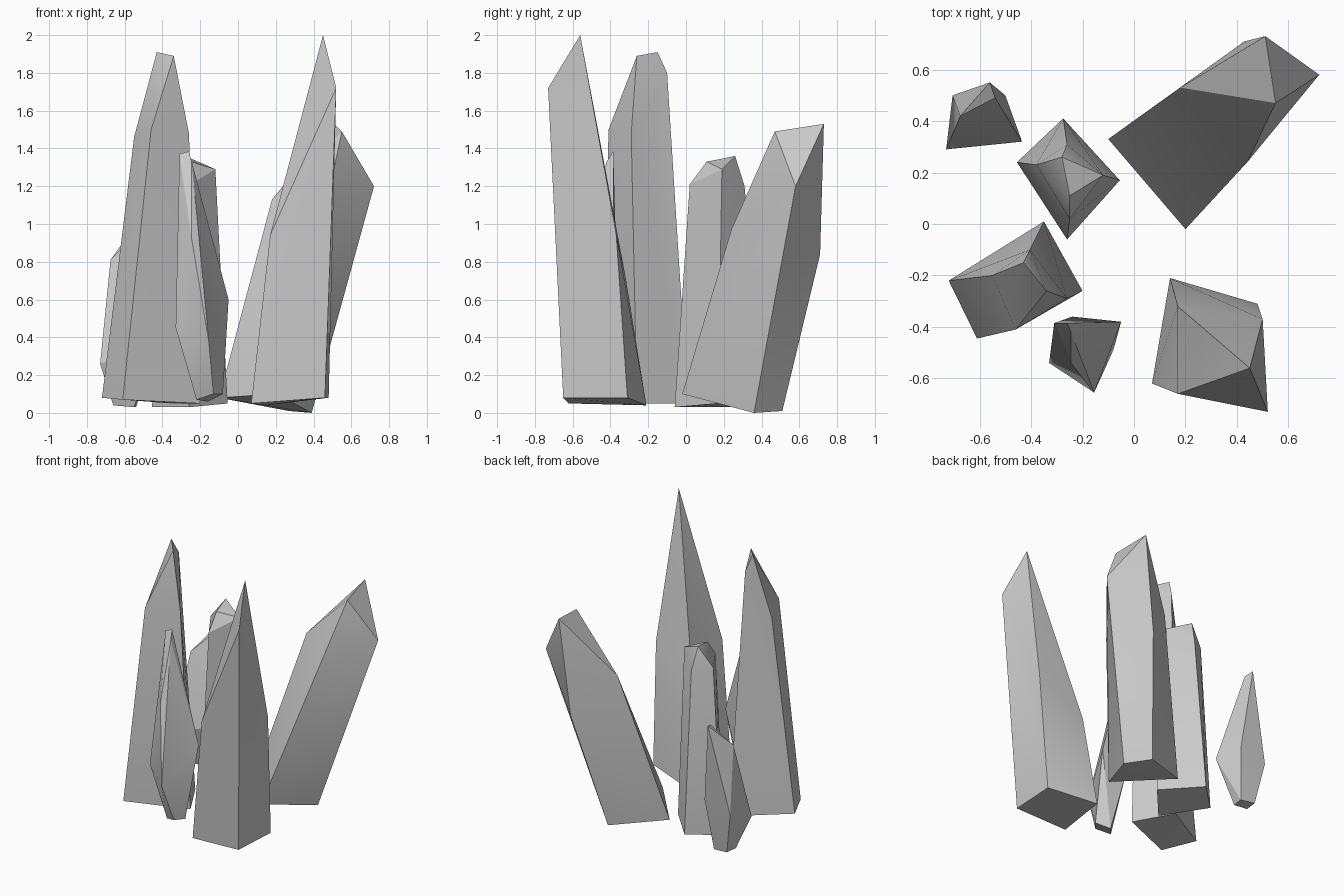
import bpy, bmesh, math


def crystal(name, base, shoulder, tip):
    """Faceted shard: convex hull of a base ring, a shoulder ring and a tip."""
    bm = bmesh.new()
    for p in base + shoulder + tip:
        bm.verts.new(p)
    res = bmesh.ops.convex_hull(bm, input=bm.verts[:])
    loose = [v for v in bm.verts if not v.link_faces]
    bmesh.ops.delete(bm, geom=loose, context='VERTS')
    bmesh.ops.dissolve_limit(bm, angle_limit=math.radians(1),
                             verts=bm.verts[:], edges=bm.edges[:])
    bmesh.ops.recalc_face_normals(bm, faces=bm.faces[:])
    me = bpy.data.meshes.new(name)
    bm.to_mesh(me)
    bm.free()
    ob = bpy.data.objects.new(name, me)
    bpy.context.collection.objects.link(ob)
    bpy.context.view_layer.objects.active = ob
    ob.select_set(True)
    bpy.ops.object.shade_smooth_by_angle(angle=math.radians(25))
    ob.select_set(False)


# Tallest shard, front right
crystal("tall_crystal_front_right",
        [(.07, -.62, .05), (.46, -.65, .08), (.48, -.31, .08), (.14, -.21, .04)],
        [(.17, -.66, .94), (.52, -.73, 1.72), (.50, -.37, .95), (.17, -.32, .72)],
        [(.45, -.56, 2.0)])

# Thick leaning shard, back right
crystal("leaning_crystal_back_right",
        [(-.10, .33, .08), (.20, -.02, .10), (.39, .36, 0), (.27, .51, .01)],
        [(.18, .53, 1.13), (.44, .24, .97), (.72, .58, 1.20), (.43, .71, .84)],
        [(.51, .73, 1.53), (.55, .47, 1.49)])

# Tall shard, left
crystal("tall_crystal_left",
        [(-.72, -.22, .08), (-.61, -.445, .07), (-.20, -.26, .05), (-.35, .01, .05)],
        [(-.55, -.20, 1.46), (-.46, -.41, 1.50), (-.26, -.29, 1.48), (-.405, -.10, 1.80)],
        [(-.34, -.26, 1.89), (-.43, -.15, 1.91)])

# Medium shard, centre
crystal("medium_crystal_centre",
        [(-.455, .24, .03), (-.26, -.06, .03), (-.055, .17, .05), (-.275, .41, .05)],
        [(-.38, .23, 1.22), (-.25, .02, 1.21), (-.12, .19, 1.29), (-.26, .31, 1.20)],
        [(-.28, .26, 1.36), (-.25, .11, 1.33)])

# Slim double-tapered shard, front
crystal("slim_crystal_front",
        [(-.22, -.50, .07), (-.13, -.55, .10), (-.08, -.49, .10), (-.16, -.43, .06)],
        [(-.33, -.54, .45), (-.155, -.655, .38), (-.05, -.38, .60), (-.24, -.36, .50),
         (-.245, -.54, .92)],
        [(-.31, -.385, 1.37), (-.26, -.385, 1.385), (-.245, -.42, 1.33)])

# Small double-tapered shard, back left
crystal("small_crystal_back_left",
        [(-.66, .37, .04), (-.55, .37, .03), (-.54, .45, .03), (-.65, .46, .04)],
        [(-.73, .29, .26), (-.435, .32, .36), (-.50, .50, .40), (-.705, .50, .34)],
        [(-.675, .42, .81), (-.54, .49, .95), (-.56, .55, .97)])
